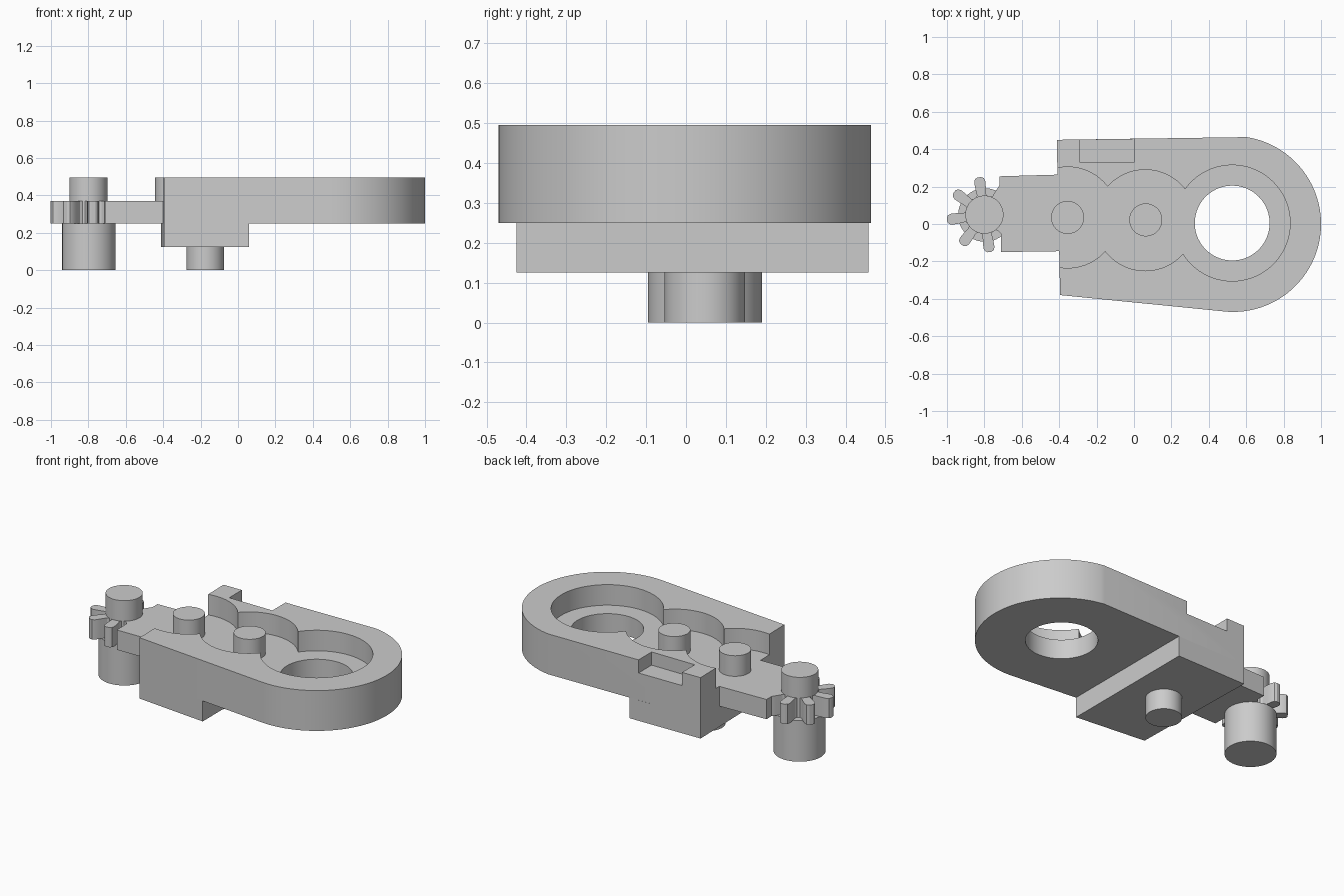
import bpy, bmesh
from math import sin, cos, radians

cube = bpy.data.objects.get("Cube")
if cube:
    bpy.data.objects.remove(cube, do_unlink=True)

grey = bpy.data.materials.new("plain grey")
grey.use_nodes = True
grey.diffuse_color = (0.6, 0.6, 0.6, 1)
grey.node_tree.nodes["Principled BSDF"].inputs["Base Color"].default_value = grey.diffuse_color

# Levels shared by the parts
BELLY, BASE, FLOOR, TOP = 0.125, 0.25, 0.37, 0.495


def prism(name, points, z0, z1):
    """Extrude a flat outline from z0 up to z1."""
    bm = bmesh.new()
    face = bm.faces.new([bm.verts.new((x, y, z0)) for x, y in points])
    ext = bmesh.ops.extrude_face_region(bm, geom=[face])
    moved = [v for v in ext["geom"] if isinstance(v, bmesh.types.BMVert)]
    bmesh.ops.translate(bm, verts=moved, vec=(0, 0, z1 - z0))
    bmesh.ops.recalc_face_normals(bm, faces=bm.faces)
    mesh = bpy.data.meshes.new(name)
    bm.to_mesh(mesh)
    bm.free()
    mesh.materials.append(grey)
    obj = bpy.data.objects.new(name, mesh)
    bpy.context.collection.objects.link(obj)
    return obj


def arc(x, y, r, start=0, sweep=360, n=72):
    return [(x + r * cos(radians(start + sweep * i / n)),
             y + r * sin(radians(start + sweep * i / n))) for i in range(n)]


def cylinder(name, x, y, r, z0, z1):
    return prism(name, arc(x, y, r), z0, z1)


def rect(x0, x1, y0, y1):
    return [(x0, y0), (x1, y0), (x1, y1), (x0, y1)]


def combine(obj, other, operation):
    """Apply a boolean and discard the second object."""
    mod = obj.modifiers.new("combine", "BOOLEAN")
    mod.operation, mod.object, mod.solver = operation, other, "EXACT"
    bpy.context.view_layer.objects.active = obj
    bpy.ops.object.modifier_apply(modifier=mod.name)
    bpy.data.objects.remove(other, do_unlink=True)


# Housing: tapered plate with one round end
back_corner, front_corner = (-0.413, 0.45), (-0.395, -0.38)
round_end = arc(0.53, 0, 0.47, -94, 178, 64)
housing = prism("housing", [back_corner, front_corner] + round_end, BASE, TOP)

# Three overlapping round pockets, the through hole and the rear notch
for x, y, r in ((0.525, 0.005, 0.31), (0.06, 0.02, 0.27), (-0.355, 0.035, 0.27)):
    combine(housing, cylinder("pocket_cutter", x, y, r, FLOOR, 0.7), "DIFFERENCE")
combine(housing, cylinder("hole_cutter", 0.525, 0.005, 0.2, 0, 0.7), "DIFFERENCE")
combine(housing, prism("notch_cutter", rect(-0.29, 0, 0.33, 0.6), 0.415, 0.7), "DIFFERENCE")

# Tongue reaching out to the gear
tongue = [(-0.71, -0.15), (-0.37, -0.145), (-0.37, 0.265), (-0.72, 0.255)]
combine(housing, prism("tongue", tongue, BASE, FLOOR), "UNION")

# Lower block under the narrow end
prism("lower_block", [back_corner, (0.06, 0.457), (0.06, -0.425), front_corner], BELLY, BASE)

# Posts and pins
cylinder("outer_post", -0.355, 0.035, 0.088, FLOOR, TOP)
cylinder("inner_post", 0.063, 0.022, 0.088, FLOOR, TOP)
cylinder("bottom_pin", -0.175, 0.047, 0.101, 0, BELLY)

# Gear with its drum below and shaft above
gx, gy, teeth = -0.8, 0.05, 8
cylinder("gear_drum", -0.797, 0.048, 0.143, 0, BASE)
cylinder("gear_shaft", gx, gy, 0.102, FLOOR, TOP)
half_tooth = [(0.1, 18), (0.11, 13), (0.15, 11), (0.18, 9.5), (0.195, 7), (0.202, 3)]
tooth = [(r, -a) for r, a in half_tooth] + [(r, a) for r, a in reversed(half_tooth)]
gear_outline = []
for i in range(teeth):
    turn = 8 + i * 360 / teeth
    gear_outline += [(gx + r * cos(radians(turn + a)), gy + r * sin(radians(turn + a)))
                     for r, a in tooth]
prism("gear", gear_outline, BASE, FLOOR)

# Smooth the round walls, keep the edges sharp
for obj in bpy.context.scene.objects:
    if obj.type == "MESH" and grey.name in obj.data.materials:
        bpy.ops.object.select_all(action="DESELECT")
        obj.select_set(True)
        bpy.context.view_layer.objects.active = obj
        bpy.ops.object.shade_smooth_by_angle(angle=radians(30))
